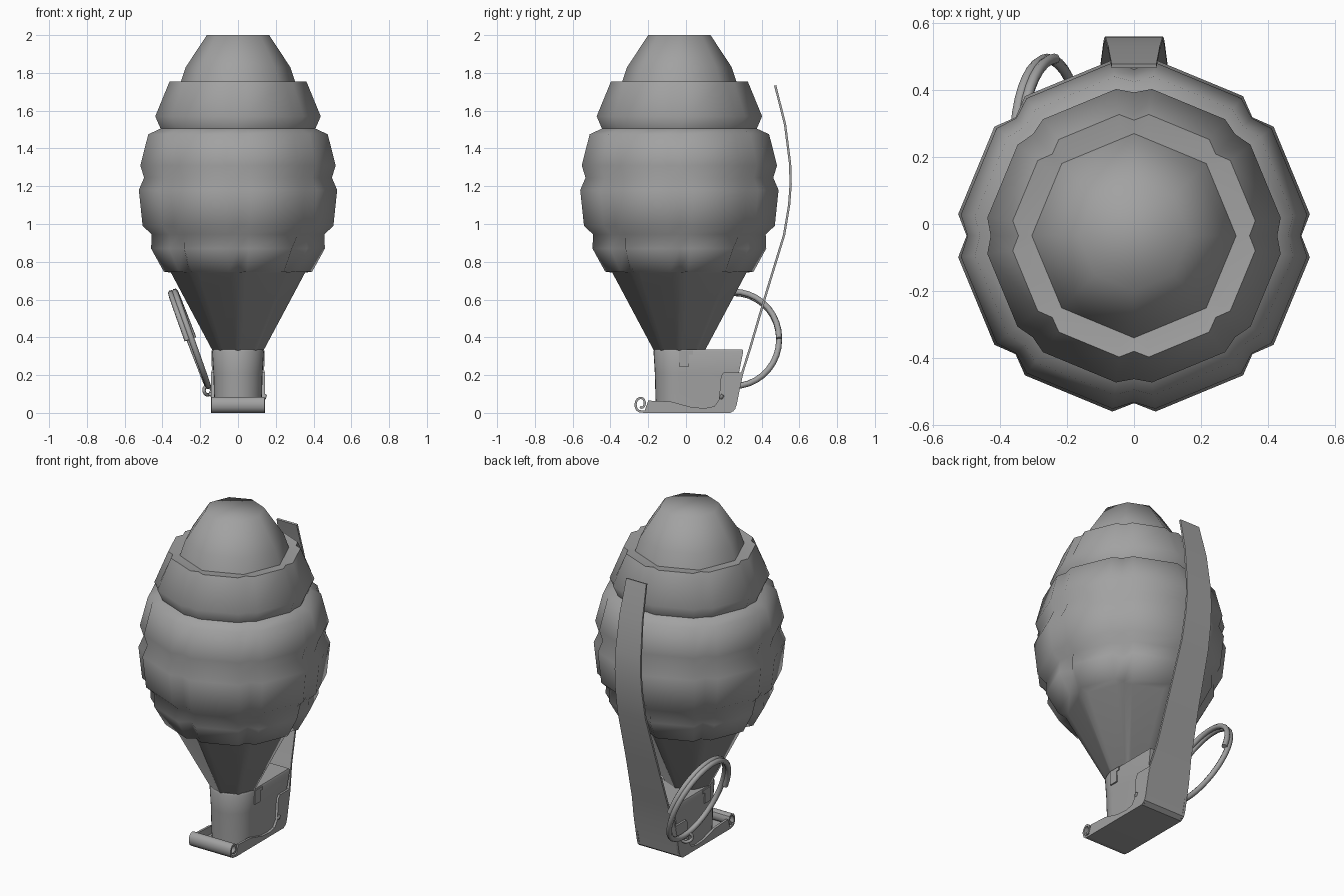
import bpy, bmesh, math
from mathutils import Vector

if "Cube" in bpy.data.objects:
    bpy.data.objects.remove(bpy.data.objects["Cube"])

CY = -0.035  # body axis

# Dark grey metal
metal = bpy.data.materials.new("dark_metal")
metal.diffuse_color = (0.36, 0.36, 0.36, 1)
metal.use_nodes = True
metal.node_tree.nodes["Principled BSDF"].inputs["Base Color"].default_value = metal.diffuse_color


def finish(name, bm, angle=35):
    bmesh.ops.recalc_face_normals(bm, faces=bm.faces[:])
    me = bpy.data.meshes.new(name)
    bm.to_mesh(me)
    bm.free()
    me.materials.append(metal)
    ob = bpy.data.objects.new(name, me)
    bpy.context.collection.objects.link(ob)
    bpy.ops.object.select_all(action='DESELECT')
    bpy.context.view_layer.objects.active = ob
    ob.select_set(True)
    bpy.ops.object.shade_smooth_by_angle(angle=math.radians(angle))
    return ob


def loft(name, rings, angle=35):
    """Skin a list of equal-length point rings and cap the ends."""
    bm = bmesh.new()
    vs = [[bm.verts.new(p) for p in r] for r in rings]
    n = len(vs[0])
    for a, b in zip(vs, vs[1:]):
        for i in range(n):
            j = (i + 1) % n
            bm.faces.new((a[i], a[j], b[j], b[i]))
    bm.faces.new(vs[0])
    bm.faces.new(vs[-1])
    return finish(name, bm, angle)


def plate(name, yz, x0, x1):
    """Extrude a side outline (y, z) across x."""
    return loft(name, [[(x, y, z) for y, z in yz] for x in (x0, x1)])


def strip(name, path, thick):
    """Bent sheet: path of (y, z, half width), thickened along its normal."""
    rings = []
    for i, (y, z, w) in enumerate(path):
        a, b = path[max(i - 1, 0)], path[min(i + 1, len(path) - 1)]
        t = Vector((b[0] - a[0], b[1] - a[1])).normalized()
        ny, nz = -t.y * thick, t.x * thick
        rings.append([(-w, y, z), (w, y, z), (w, y + ny, z + nz), (-w, y + ny, z + nz)])
    return loft(name, rings)


def tube(name, pts, radius):
    cu = bpy.data.curves.new(name, 'CURVE')
    cu.dimensions = '3D'
    cu.bevel_depth = radius
    cu.bevel_resolution = 2
    cu.use_fill_caps = True
    cu.materials.append(metal)
    sp = cu.splines.new('POLY')
    sp.points.add(len(pts) - 1)
    for p, c in zip(sp.points, pts):
        p.co = (*c, 1)
    ob = bpy.data.objects.new(name, cu)
    bpy.context.collection.objects.link(ob)
    return ob


def polar(r, deg, z):
    a = math.radians(deg)
    return (r * math.cos(a), CY + r * math.sin(a), z)


# Segmented body: eight flat sides with notched corners (z, lobe reach, notch radius)
def body_ring(z, reach, notch):
    side = reach / math.cos(math.radians(7)) if notch < reach else reach * 0.9587
    return [polar(side if off else notch, 45 * k + off, z)
            for k in range(8) for off in (-7, 0, 7)]


profile = [(0.33, 0.135, 0.135), (0.742, 0.355, 0.355), (0.748, 0.393, 0.365),
           (0.87, 0.46, 0.415), (0.945, 0.457, 0.447), (0.99, 0.505, 0.483),
           (1.18, 0.525, 0.5), (1.245, 0.497, 0.488), (1.31, 0.517, 0.497),
           (1.475, 0.475, 0.46), (1.505, 0.41, 0.405), (1.57, 0.438, 0.428),
           (1.755, 0.362, 0.345), (1.745, 0.30, 0.30)]
loft("body", [body_ring(*p) for p in profile], 66)

# Plain octagonal nose on top
loft("nose", [[polar(r, 45 * k, z) for k in range(8)]
              for z, r in ((1.74, 0.307), (1.83, 0.277), (2.0, 0.165))], 60)


# Fuse housing: round front, straight sides, sloping back
def housing_ring(z, r, back):
    return [polar(r, 180 + 11.25 * i, z) for i in range(17)] + [(r, back, z), (-r, back, z)]


loft("fuse_housing", [housing_ring(0.02, 0.125, 0.235), housing_ring(0.21, 0.13, 0.28),
                      housing_ring(0.325, 0.137, 0.303), housing_ring(0.335, 0.132, 0.30)])
for s, side in ((-1, "left"), (1, "right")):
    # Raised tab and cover cheek on each side
    plate("housing_tab_" + side, [(-0.037, 0.33), (0.037, 0.33), (0.037, 0.31),
                                  (0.017, 0.31), (0.017, 0.245), (-0.037, 0.245)],
          s * 0.12, s * 0.141)
    plate("cover_cheek_" + side,
          [(-0.22, 0.008), (0.25, 0.008), (0.268, 0.04), (0.303, 0.215), (0.20, 0.215),
           (0.185, 0.195), (0.175, 0.07), (0.15, 0.035), (0.1, 0.025), (0.03, 0.03),
           (-0.08, 0.06), (-0.2, 0.065)], s * 0.128, s * 0.142)

# Lever: rolled hook, floor, back wall and long curved handle in one sheet
hook = []
for i in range(16):
    a, k = math.radians(-125 + 25 * i), 0.35 + 0.65 * min(1, i / 7)
    hook.append((-0.24 + 0.033 * k * math.cos(a), 0.043 + 0.042 * k * math.sin(a), 0.14))
lever = [(-0.22, 0.0, 0.142), (0.235, 0.0, 0.142), (0.26, 0.018, 0.142),
         (0.305, 0.215, 0.14), (0.345, 0.34, 0.122), (0.43, 0.63, 0.106),
         (0.525, 0.94, 0.094), (0.552, 1.1, 0.09), (0.56, 1.21, 0.087),
         (0.557, 1.32, 0.085), (0.53, 1.53, 0.077), (0.478, 1.735, 0.067)]
strip("safety_lever", hook + lever, 0.012)

# Split pull ring: one and a half turns, leaning outwards
lean = Vector((-0.19, 0, 0.51)).normalized()
normal = Vector((-lean.z, 0, lean.x))
centre = Vector((-0.252, 0.25, 0.39))
ring = []
for i in range(55):
    a = math.pi - 3 * math.pi * i / 54
    ring.append(centre + 0.243 * math.cos(a) * Vector((0, 1, 0))
                + 0.265 * math.sin(a) * lean + normal * 0.034 * (0.5 - i / 54))
tube("pull_ring", ring, 0.016)

# Cotter pin with an eye around the ring and a bent tip
eye = [(-0.16 + 0.02 * math.cos(a), 0.22 + 0.025 * math.cos(a), 0.12 + 0.025 * math.sin(a))
       for a in (2 * math.pi * i / 16 for i in range(17))]
tube("pin_eye", eye, 0.009)
tube("safety_pin", [(-0.15, 0.215, 0.1), (-0.12, 0.19, 0.085), (0.141, 0.185, 0.08),
                    (0.143, 0.195, 0.095)], 0.01)
